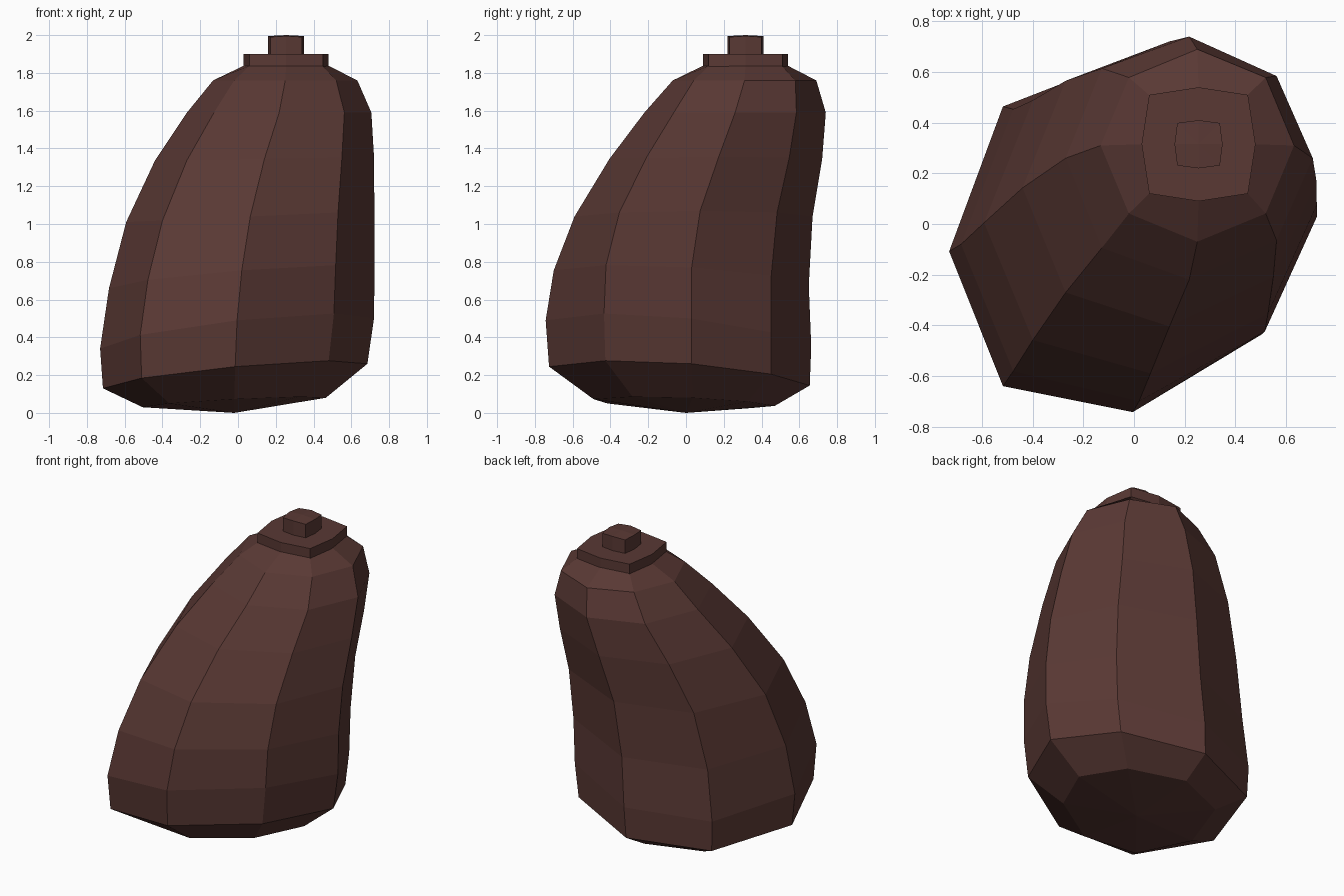
import bpy, bmesh, math
from mathutils import Vector

if "Cube" in bpy.data.objects:
    bpy.data.objects.remove(bpy.data.objects["Cube"])

brown = bpy.data.materials.new("dark_brown")
brown.diffuse_color = (0.10, 0.04, 0.034, 1)
brown.use_nodes = True
brown.node_tree.nodes["Principled BSDF"].inputs["Base Color"].default_value = brown.diffuse_color


def loft(name, rings, bottom=None, top=None):
    """Skin a stack of eight-sided rings, closing the ends at centre points."""
    bm = bmesh.new()
    rows = [[bm.verts.new(p) for p in ring] for ring in rings]
    for a, b in zip(rows, rows[1:]):
        for i in range(8):
            j = (i + 1) % 8
            bm.faces.new((a[i], a[j], b[j], b[i]))
    for row, pole in ((rows[0], bottom), (rows[-1], top)):
        if pole is None:
            bm.faces.new(row)
        else:
            v = bm.verts.new(pole)
            for i in range(8):
                bm.faces.new((row[i], row[(i + 1) % 8], v))
    bmesh.ops.recalc_face_normals(bm, faces=bm.faces)
    mesh = bpy.data.meshes.new(name)
    bm.to_mesh(mesh)
    bm.free()
    mesh.materials.append(brown)
    obj = bpy.data.objects.new(name, mesh)
    bpy.context.collection.objects.link(obj)
    return obj


def body_ring(c, a, b, skew):
    """Tilted ellipse from centre and two half-axes, skewed on its diagonals."""
    pts = []
    for i in range(8):
        t = i * math.pi / 4
        p = Vector(c) + Vector(a) * math.cos(t) + Vector((0, *b)) * math.sin(t)
        p.y -= skew * math.sin(2 * t)
        pts.append(p)
    return pts


def square_ring(axis, corner, z, z_corner=None):
    """Rounded square of eight points around the cap centre."""
    pts = []
    for i in range(8):
        t = i * math.pi / 4
        r = axis if i % 2 == 0 else corner * math.sqrt(2)
        h = z_corner if (i % 2 and z_corner) else z
        pts.append((0.255 + r * math.cos(t), 0.315 + r * math.sin(t), h))
    return pts


# Leaning body: centre, x half-axis, (y, z) of y half-axis, skew
body = [
    ((-0.02, -0.01, 0.055), (0.485, 0.045, 0.025), (0.48, -0.018), 0.035),
    ((-0.015, -0.035, 0.195), (0.70, 0.065, 0.065), (0.69, -0.05), 0.05),
    ((-0.005, -0.04, 0.42), (0.725, 0.068, 0.08), (0.703, -0.07), 0.055),
    ((0.02, -0.025, 0.715), (0.703, 0.055, 0.055), (0.675, -0.04), 0.04),
    ((0.065, 0.04, 1.04), (0.657, 0.035, 0.03), (0.63, 0.0), 0.028),
    ((0.14, 0.158, 1.345), (0.58, 0.015, 0.01), (0.563, 0.0), 0.02),
    ((0.218, 0.26, 1.59), (0.488, 0.0, 0.0), (0.48, 0.0), 0.015),
    ((0.25, 0.31, 1.76), (0.382, 0.0, 0.0), (0.38, 0.0), 0.0),
]
rings = [body_ring(*r) for r in body] + [square_ring(0.22, 0.19, 1.84)]
loft("body", rings, bottom=(-0.02, 0.0, 0.0))

# Collar and knob on top
loft("collar", [square_ring(0.225, 0.195, 1.83), square_ring(0.225, 0.195, 1.90)])
loft("knob", [square_ring(0.095, 0.084, 1.89), square_ring(0.095, 0.084, 1.995, 1.99)],
     top=(0.255, 0.315, 2.0))
